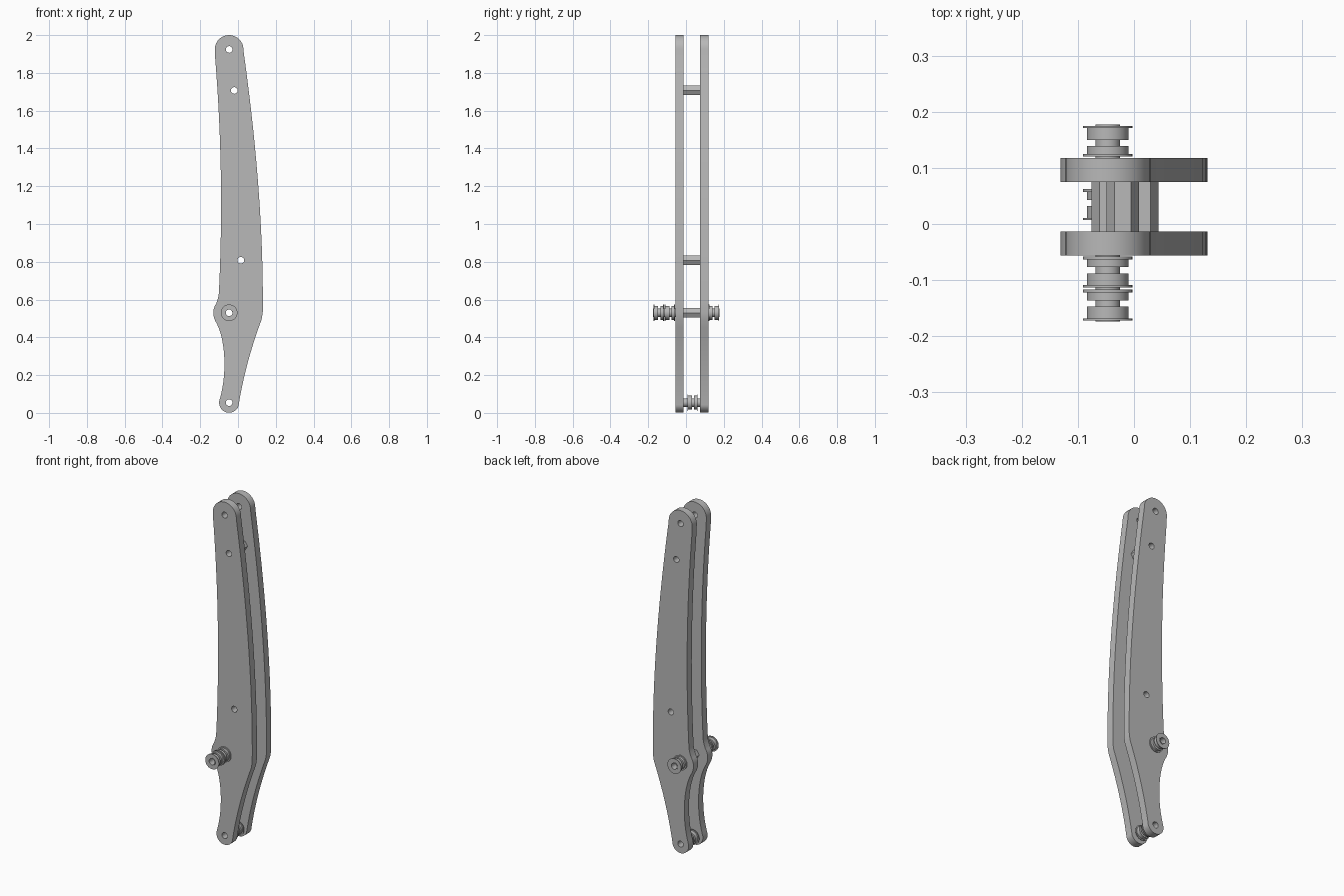
import bpy, bmesh
from math import cos, sin, radians, pi

cube = bpy.data.objects.get("Cube")
if cube:
    bpy.data.objects.remove(cube, do_unlink=True)

grey = bpy.data.materials.new("plain grey")
grey.use_nodes = True
grey.diffuse_color = (0.48, 0.48, 0.48, 1)
grey.node_tree.nodes["Principled BSDF"].inputs["Base Color"].default_value = grey.diffuse_color

BORE = 0.0175
TOP, UPPER, MIDDLE, PIVOT, BOTTOM = (
    (-0.047, 1.924), (-0.02, 1.707), (0.015, 0.808), (-0.047, 0.53), (-0.047, 0.054))


def arc(centre, r, start, end, steps=16):
    angles = [radians(start + (end - start) * i / steps) for i in range(steps + 1)]
    return [(centre[0] + r * cos(a), centre[1] + r * sin(a)) for a in angles]


def circle(centre, r, sides=32):
    return arc(centre, r, 0, 360, sides)[:-1]


def bend(a, m, b, steps=10):
    """Smooth curve from a to b passing through m halfway."""
    pts = []
    for i in range(steps + 1):
        t = i / steps
        wa, wm, wb = (1 - t) * (1 - 2 * t), 4 * t * (1 - t), t * (2 * t - 1)
        pts.append(tuple(wa * p + wm * q + wb * s for p, q, s in zip(a, m, b)))
    return pts


def finish(ob):
    bpy.ops.object.select_all(action='DESELECT')
    ob.select_set(True)
    bpy.context.view_layer.objects.active = ob
    if ob.type == 'CURVE':
        bpy.ops.object.convert(target='MESH')
        ob = bpy.context.object
    bm = bmesh.new()
    bm.from_mesh(ob.data)
    bmesh.ops.remove_doubles(bm, verts=bm.verts, dist=1e-5)
    bmesh.ops.recalc_face_normals(bm, faces=bm.faces)
    bm.to_mesh(ob.data)
    bm.free()
    ob.data.materials.clear()
    ob.data.materials.append(grey)
    bpy.ops.object.shade_smooth_by_angle(angle=radians(25))


def slab(name, loops, y0, y1):
    """Extrude an outline, with holes, along y."""
    cu = bpy.data.curves.new(name, 'CURVE')
    cu.dimensions, cu.fill_mode = '2D', 'BOTH'
    cu.extrude = (y1 - y0) / 2
    for loop in loops:
        sp = cu.splines.new('POLY')
        sp.points.add(len(loop) - 1)
        for p, (x, z) in zip(sp.points, loop):
            p.co = (x, z, 0, 1)
        sp.use_cyclic_u = True
    ob = bpy.data.objects.new(name, cu)
    bpy.context.collection.objects.link(ob)
    ob.location.y = (y0 + y1) / 2
    ob.rotation_euler.x = pi / 2
    finish(ob)


def turned(name, centre, start, steps, direction=1, sides=40):
    """Bored stack of (radius, length) steps turned about the y axis."""
    profile, y = [(BORE, start)], start
    for r, length in steps:
        profile.append((r, y))
        y += direction * length
        profile.append((r, y))
    profile.append((BORE, y))
    bm = bmesh.new()
    rings = [[bm.verts.new((x, py, z)) for x, z in circle(centre, r, sides)]
             for r, py in profile]
    for k, ring in enumerate(rings):
        after = rings[(k + 1) % len(rings)]
        for i in range(sides):
            j = (i + 1) % sides
            bm.faces.new((ring[i], ring[j], after[j], after[i]))
    me = bpy.data.meshes.new(name)
    bm.to_mesh(me)
    bm.free()
    ob = bpy.data.objects.new(name, me)
    bpy.context.collection.objects.link(ob)
    finish(ob)


# Side plates
outline = (
    arc(TOP, 0.076, 0, 190)
    + bend((-0.121, 1.88), (-0.091, 1.27), (-0.1, 0.66), 16)
    + bend((-0.101, 0.645), (-0.104, 0.615), (-0.113, 0.587), 5)
    + arc(PIVOT, 0.084, 145, 200, 8)
    + bend((-0.122, 0.49), (-0.087, 0.4), (-0.072, 0.28))
    + bend((-0.072, 0.27), (-0.077, 0.17), (-0.096, 0.075))
    + arc(BOTTOM, 0.053, 170, 340)
    + bend((0.004, 0.045), (0.052, 0.268), (0.125, 0.495))
    + bend((0.131, 0.53), (0.109, 1.18), (0.03, 1.91), 18)
)
holes = [circle(c, BORE) for c in (TOP, UPPER, MIDDLE, PIVOT, BOTTOM)]
slab("front_plate", [outline] + holes, -0.056, -0.013)
slab("back_plate", [outline] + holes, 0.075, 0.118)

# Hexagonal spacers between the plates
for name, c in (("upper", UPPER), ("middle", MIDDLE), ("pivot", PIVOT)):
    slab(name + "_spacer", [circle(c, 0.029, 6), circle(c, BORE)], -0.013, 0.075)

# Flanged rollers on the pivot and at the foot
HUB = 0.022
roller = [(HUB, 0.002), (0.044, 0.005), (0.037, 0.014), (HUB, 0.011),
          (0.037, 0.021), (0.044, 0.004), (HUB, 0.002)]
turned("front_inner_roller", PIVOT, -0.056, roller, -1)
turned("front_outer_roller", PIVOT, -0.115, roller, -1)
turned("back_roller", PIVOT, 0.118, roller)
turned("foot_roller", BOTTOM, 0.075, [(HUB, 0.011)] + roller + [(HUB, 0.018)], -1)
